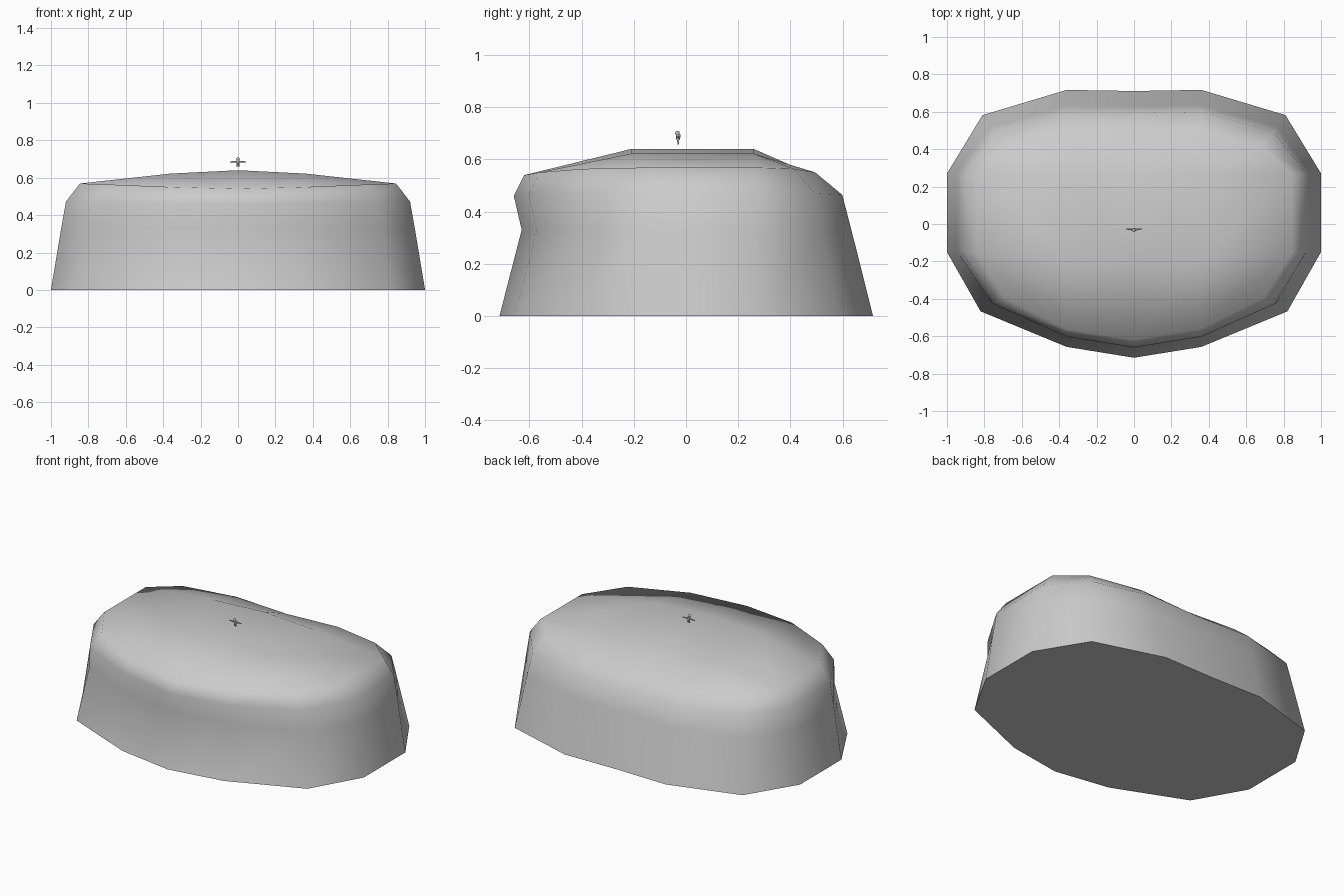
import bpy
import bmesh
from mathutils import Matrix, Vector

default_cube = bpy.data.objects.get("Cube")
if default_cube:
    bpy.data.objects.remove(default_cube, do_unlink=True)

# One plain grey for everything
grey = bpy.data.materials.new("plain grey")
grey.use_nodes = True
grey.diffuse_color = (0.6, 0.6, 0.6, 1)
grey.node_tree.nodes["Principled BSDF"].inputs["Base Color"].default_value = (0.6, 0.6, 0.6, 1)


def finish(name, bm):
    bmesh.ops.recalc_face_normals(bm, faces=bm.faces[:])
    mesh = bpy.data.meshes.new(name)
    bm.to_mesh(mesh)
    bm.free()
    mesh.materials.append(grey)
    obj = bpy.data.objects.new(name, mesh)
    bpy.context.collection.objects.link(obj)
    return obj


# Half outline of the foot of the mound, from front centre to back centre
half = [(0, -0.715), (0.36, -0.657), (0.82, -0.467), (1, -0.15),
        (1, 0.27), (0.81, 0.582), (0.36, 0.717), (0, 0.711)]
outline = half + [(-x, y) for x, y in half[-2:0:-1]]
count = len(outline)


def add_ring(bm, z, side, front, back, lift):
    """Outline narrowed at the sides and pulled in at the front and back."""
    ring = []
    for x, y in outline:
        width = abs(x)
        pull = 0 if width > 0.9 else 0.75 if width > 0.5 else 1
        new_x = x * side if width > 0.5 else x
        new_y = y + pull * (front if y < 0 else -back)
        ring.append(bm.verts.new((new_x, new_y, z + lift * width)))
    return ring


# Mound: foot, hollowed waist, shoulder and rim, closed by a shallow crown
bm = bmesh.new()
levels = [(0, 1, 0, 0, 0), (0.33, 0.945, 0.085, 0.083, 0),
          (0.46, 0.92, 0.055, 0.118, 0.012), (0.54, 0.845, 0.095, 0.222, 0.029)]
rings = [add_ring(bm, *level) for level in levels]
for low, high in zip(rings, rings[1:]):
    for i in range(count):
        j = (i + 1) % count
        bm.faces.new((low[i], low[j], high[j], high[i]))

rim = rings[-1]
front_mid, back_mid = (bm.verts.new((0, y, 0.64)) for y in (-0.21, 0.26))
for s in (1, -1):
    edge = [rim[(s * i) % count] for i in range(len(half))]
    front_top = bm.verts.new((s * 0.36, -0.21, 0.622))
    back_top = bm.verts.new((s * 0.36, 0.26, 0.622))
    for face in ((edge[0], edge[1], front_top, front_mid),
                 (edge[1], edge[2], edge[3], front_top),
                 (front_top, edge[3], edge[4], back_top),
                 (back_top, edge[4], edge[5], edge[6]),
                 (back_top, edge[6], edge[7], back_mid),
                 (front_mid, front_top, back_top, back_mid)):
        bm.faces.new(face)

# Flat underside with a crisp edge
for face in bm.faces:
    face.smooth = True
underside = bm.faces.new(rings[0])
for edge in underside.edges:
    edge.smooth = False
finish("mound", bm)


# Tiny figure with outstretched arms above the crown
def limb(name, start, end, radius, tip):
    start, end = Vector(start), Vector(end)
    axis = end - start
    bm = bmesh.new()
    turn = axis.to_track_quat('Z', 'Y').to_matrix().to_4x4()
    bmesh.ops.create_cone(bm, cap_ends=True, segments=8, radius1=radius, radius2=tip,
                          depth=axis.length,
                          matrix=Matrix.Translation((start + end) / 2) @ turn)
    for face in bm.faces:
        face.smooth = len(face.verts) == 4
    finish(name, bm)


depth = -0.03
limb("figure_torso", (0, depth, 0.675), (0, depth, 0.695), 0.007, 0.009)
for s, side in ((1, "left"), (-1, "right")):
    limb(side + "_arm", (s * 0.006, depth, 0.686), (s * 0.043, depth + 0.004, 0.684), 0.005, 0.003)
    limb(side + "_leg", (s * 0.004, depth, 0.677), (s * 0.005, depth, 0.658), 0.004, 0.003)

bm = bmesh.new()
bmesh.ops.create_uvsphere(bm, u_segments=10, v_segments=6, radius=0.009,
                          matrix=Matrix.Translation((0, depth - 0.003, 0.701)))
for face in bm.faces:
    face.smooth = True
finish("figure_head", bm)
